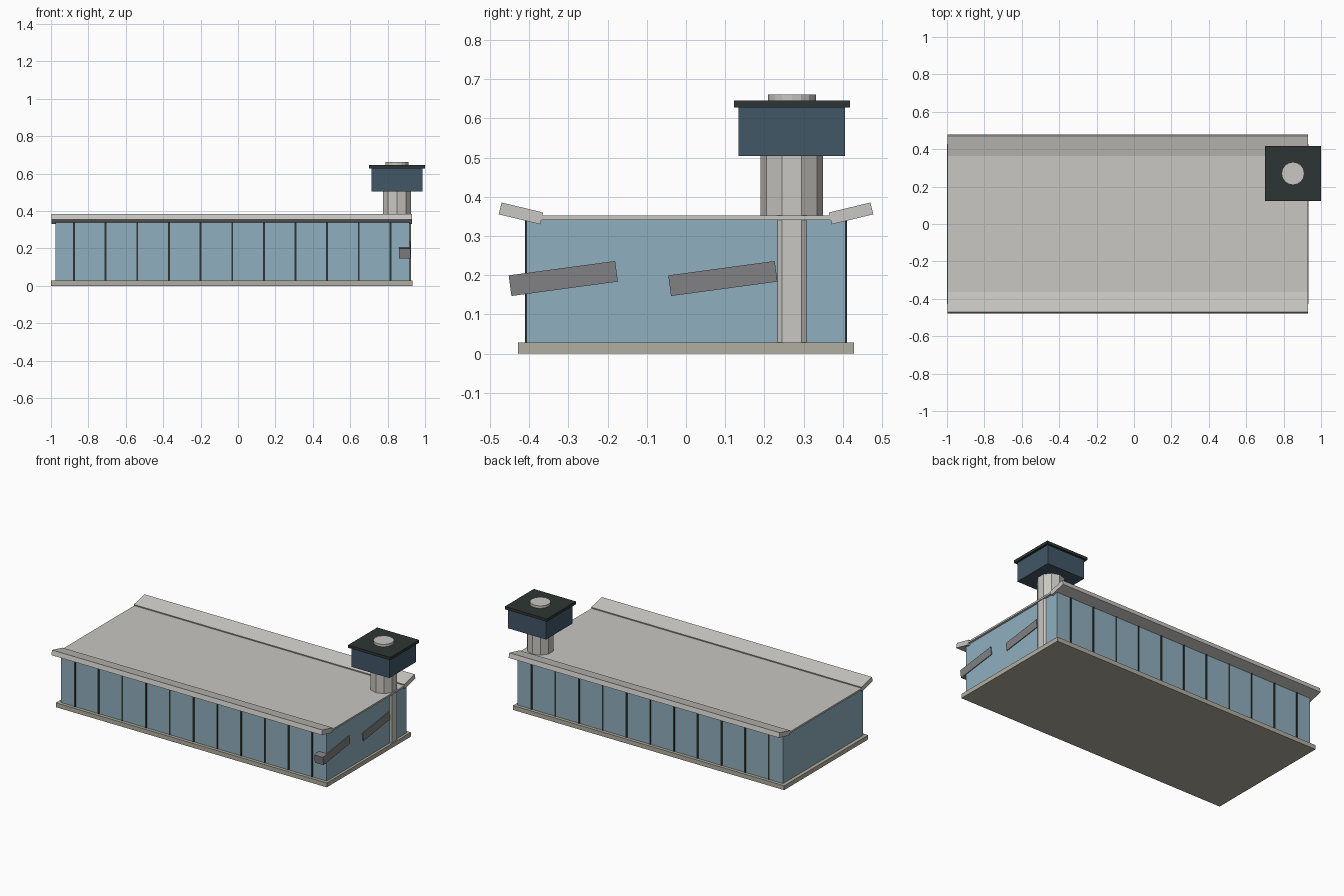
import bpy
import math

cube = bpy.data.objects.get("Cube")
if cube:
    bpy.data.objects.remove(cube, do_unlink=True)


def material(name, r, g, b):
    m = bpy.data.materials.new(name)
    m.use_nodes = True
    m.diffuse_color = (r, g, b, 1)
    m.node_tree.nodes["Principled BSDF"].inputs["Base Color"].default_value = (r, g, b, 1)
    return m


concrete = material("pale concrete", 0.58, 0.57, 0.54)
stone = material("beige stone", 0.44, 0.42, 0.35)
glass = material("light blue glass", 0.28, 0.43, 0.52)
cab_blue = material("dark blue glass", 0.054, 0.095, 0.136)
dark = material("dark metal", 0.026, 0.036, 0.033)
grey = material("mid grey", 0.22, 0.22, 0.23)


def box(name, mat, x, y, z, tilt=0):
    """Box from (low, high) spans, tilted about its own x axis."""
    spans = (x, y, z)
    bpy.ops.mesh.primitive_cube_add(size=1, location=[(a + b) / 2 for a, b in spans])
    ob = bpy.context.object
    ob.name = name
    ob.scale = [b - a for a, b in spans]
    ob.rotation_euler.x = math.radians(tilt)
    ob.data.materials.append(mat)
    return ob


def prism(name, mat, sides, radius, z, turn=0):
    """Upright prism on the tower axis."""
    bpy.ops.mesh.primitive_cylinder_add(
        vertices=sides, radius=radius, depth=z[1] - z[0],
        location=(TX, TY, (z[0] + z[1]) / 2), rotation=(0, 0, turn))
    ob = bpy.context.object
    ob.name = name
    ob.data.materials.append(mat)
    return ob


TX, TY = 0.85, 0.27

# Main hall
box("base_slab", stone, (-1.0, 0.933), (-0.428, 0.428), (0, 0.028))
box("glass_hall", glass, (-0.977, 0.917), (-0.407, 0.407), (0.028, 0.342))
box("roof_slab", concrete, (-0.997, 0.931), (-0.4, 0.4), (0.341, 0.352))

# Upturned eaves and window bars on both long sides
for side, label in ((-1, "front"), (1, "back")):
    mid = side * 0.421
    box(label + "_eave", concrete, (-0.997, 0.931),
        (mid - 0.0545, mid + 0.0545), (0.342, 0.373), side * 13.5)
    for i in range(11):
        x = -0.877 + i * 0.1692
        box(f"{label}_window_bar_{i + 1}", dark, (x - 0.005, x + 0.005),
            sorted((side * 0.40, side * 0.411)), (0.028, 0.34))

# Sloping walkways on the end wall
for i, y in enumerate((-0.313, 0.094)):
    box(f"end_ramp_{i + 1}", grey, (0.86, 0.922),
        (y - 0.137, y + 0.137), (0.165, 0.218), 7.7)

# Control tower
prism("tower_column", concrete, 10, 0.08, (0.028, 0.51))
box("tower_cab", cab_blue, (TX - 0.136, TX + 0.136), (TY - 0.136, TY + 0.136), (0.504, 0.628))
box("tower_cap", dark, (TX - 0.15, TX + 0.15), (TY - 0.148, TY + 0.148), (0.627, 0.645))
prism("tower_hub", concrete, 16, 0.061, (0.64, 0.661))
